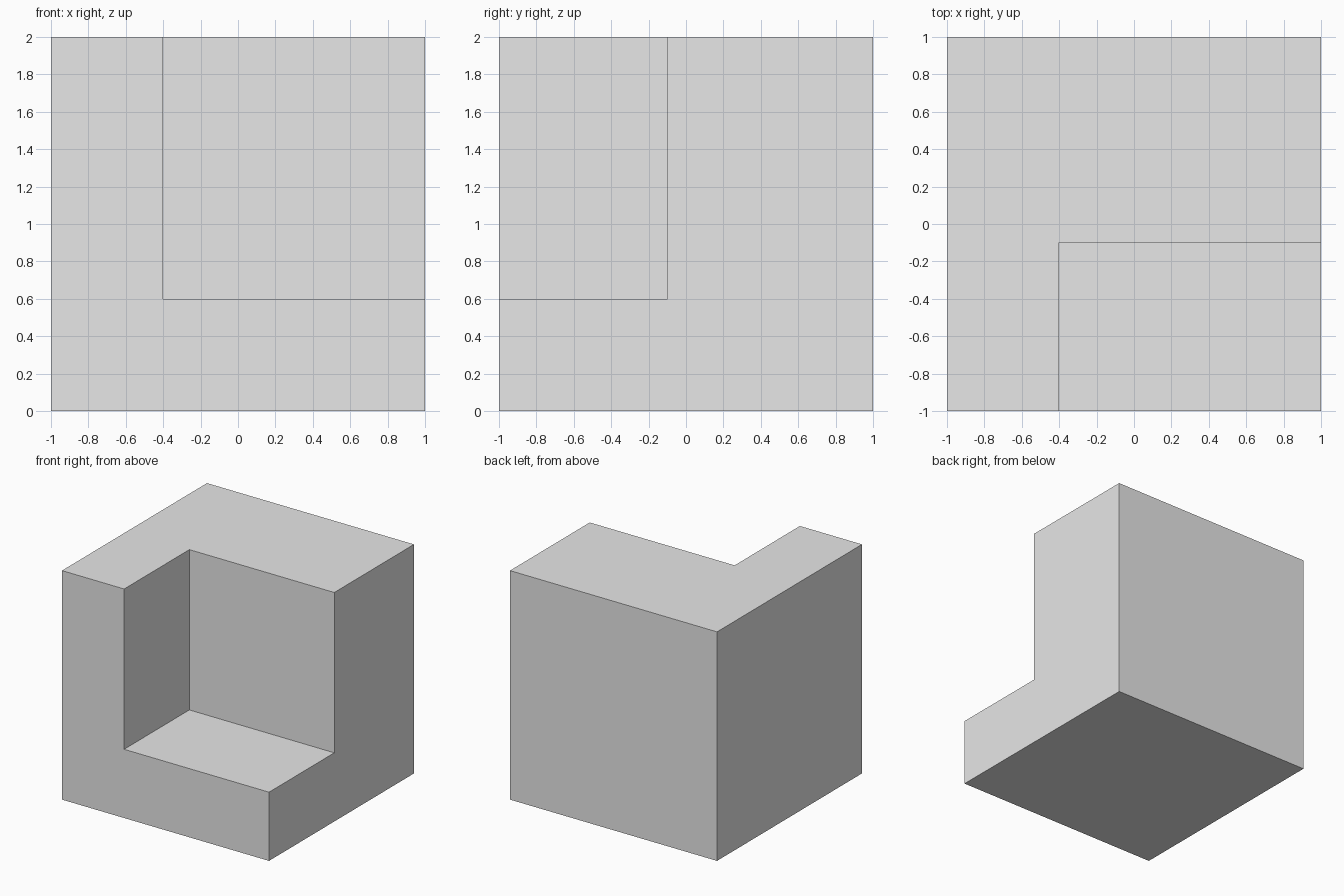
import bpy
import bmesh

cube = bpy.data.objects.get("Cube")
if cube:
    bpy.data.objects.remove(cube, do_unlink=True)

# Plain grey material
grey = bpy.data.materials.new("light_grey")
grey.use_nodes = True
colour = (0.8, 0.8, 0.8, 1)
grey.diffuse_color = colour
grey.node_tree.nodes["Principled BSDF"].inputs["Base Color"].default_value = colour

SIZE = 2.0
HALF = SIZE / 2
NOTCH_X, NOTCH_Y, NOTCH_Z = -0.4, -0.1, 0.6


def prism(bm, outline, bottom, top):
    """Extrude an anticlockwise outline upwards and return its side and top faces."""
    base = bm.faces.new([bm.verts.new((x, y, bottom)) for x, y in outline])
    lid = bmesh.ops.extrude_face_region(bm, geom=[base], use_keep_orig=True)["geom"]
    moved = [v for v in lid if isinstance(v, bmesh.types.BMVert)]
    bmesh.ops.translate(bm, verts=moved, vec=(0, 0, top - bottom))
    return base


bm = bmesh.new()

# Square base slab, then the L-shaped wall around the corner notch
prism(bm, [(-HALF, -HALF), (HALF, -HALF), (HALF, HALF), (-HALF, HALF)], 0, NOTCH_Z)
prism(bm, [(-HALF, -HALF), (NOTCH_X, -HALF), (NOTCH_X, NOTCH_Y),
           (HALF, NOTCH_Y), (HALF, HALF), (-HALF, HALF)], NOTCH_Z, SIZE)

# Fuse both: replace the shared level with only the notch floor
level = [f for f in bm.faces if all(abs(v.co.z - NOTCH_Z) < 1e-5 for v in f.verts)]
bmesh.ops.delete(bm, geom=level, context="FACES_ONLY")
floor = [(NOTCH_X, -HALF), (HALF, -HALF), (HALF, NOTCH_Y), (NOTCH_X, NOTCH_Y)]
bm.faces.new([bm.verts.new((x, y, NOTCH_Z)) for x, y in floor])

# Split the slab rim where the wall meets it, weld and merge the flat faces
for edge in list(bm.edges):
    a, b = edge.verts
    if len(edge.link_faces) == 1 and abs(a.co.z - NOTCH_Z) + abs(b.co.z - NOTCH_Z) < 1e-5:
        if abs((a.co - b.co).length - SIZE) < 1e-5:
            mid = (a.co + b.co) / 2
            if mid.y < -HALF + 1e-5:
                bmesh.utils.edge_split(edge, a, (NOTCH_X - a.co.x) / (b.co.x - a.co.x))
            elif mid.x > HALF - 1e-5:
                bmesh.utils.edge_split(edge, a, (NOTCH_Y - a.co.y) / (b.co.y - a.co.y))
bmesh.ops.remove_doubles(bm, verts=bm.verts[:], dist=1e-4)
bmesh.ops.recalc_face_normals(bm, faces=bm.faces[:])
bmesh.ops.dissolve_limit(bm, angle_limit=0.01, verts=bm.verts[:], edges=bm.edges[:])

mesh = bpy.data.meshes.new("notched_block")
bm.to_mesh(mesh)
bm.free()
mesh.materials.append(grey)
block = bpy.data.objects.new("notched_block", mesh)
bpy.context.scene.collection.objects.link(block)
